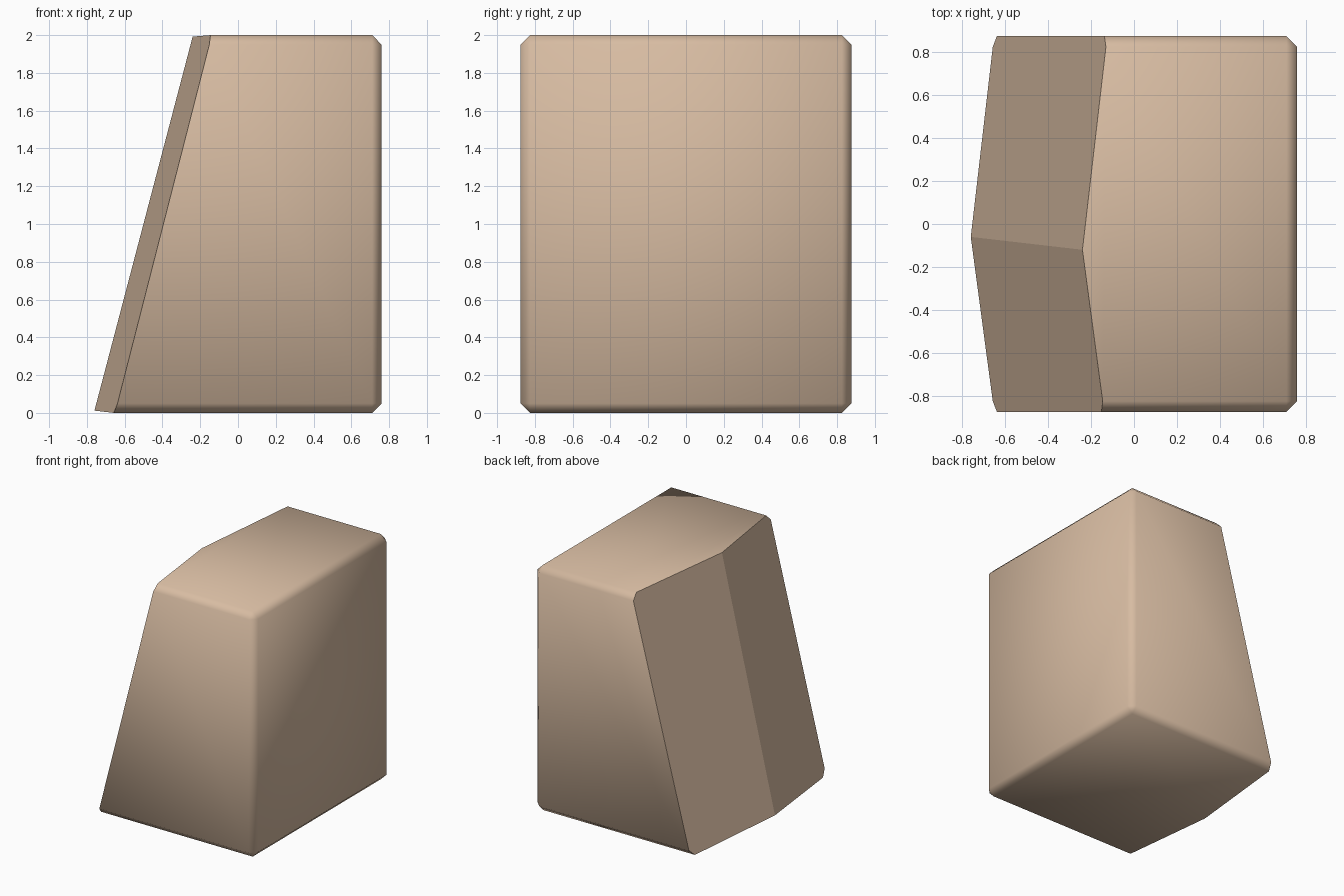
import bpy, bmesh
from mathutils import Vector

if "Cube" in bpy.data.objects:
    bpy.data.objects.remove(bpy.data.objects["Cube"])

mat = bpy.data.materials.new("warm beige")
mat.diffuse_color = (0.68, 0.50, 0.36, 1)
mat.use_nodes = True
mat.node_tree.nodes["Principled BSDF"].inputs["Base Color"].default_value = mat.diffuse_color

# Chamfered block
bm = bmesh.new()
bmesh.ops.create_cube(bm, size=1)
for v in bm.verts:
    v.co = Vector((0.76 if v.co.x > 0 else -1.2, v.co.y * 1.75, (v.co.z + 0.5) * 2))
bmesh.ops.bevel(bm, geom=bm.edges[:], offset=0.05, segments=1, affect='EDGES', profile=0.5)
for f in bm.faces:
    f.smooth = True

# Two sloping cuts meeting in a ridge on the left side
ridge_top, ridge_low = Vector((-0.24, -0.12, 2)), Vector((-0.76, -0.06, 0))
for side in (Vector((-0.13, 0.83, 2)), Vector((-0.145, -0.83, 2))):
    n = (ridge_low - ridge_top).cross(side - ridge_top).normalized()
    if n.x > 0:
        n = -n
    cut = bmesh.ops.bisect_plane(bm, geom=bm.verts[:] + bm.edges[:] + bm.faces[:],
                                 plane_co=ridge_top, plane_no=n, clear_outer=True)
    rim = [e for e in cut["geom_cut"] if isinstance(e, bmesh.types.BMEdge)]
    made = bmesh.ops.contextual_create(bm, geom=rim)["faces"]
    for f in made:
        f.smooth = False
        for e in f.edges:
            e.smooth = False

# Ridge ends dip slightly
for v in bm.verts:
    if abs(v.co.y + 0.09) < 0.1:
        v.co.z += 0.012 if v.co.z < 1 else -0.008

bmesh.ops.recalc_face_normals(bm, faces=bm.faces[:])
me = bpy.data.meshes.new("cut_block")
bm.to_mesh(me)
bm.free()
me.materials.append(mat)
bpy.context.collection.objects.link(bpy.data.objects.new("cut_block", me))
